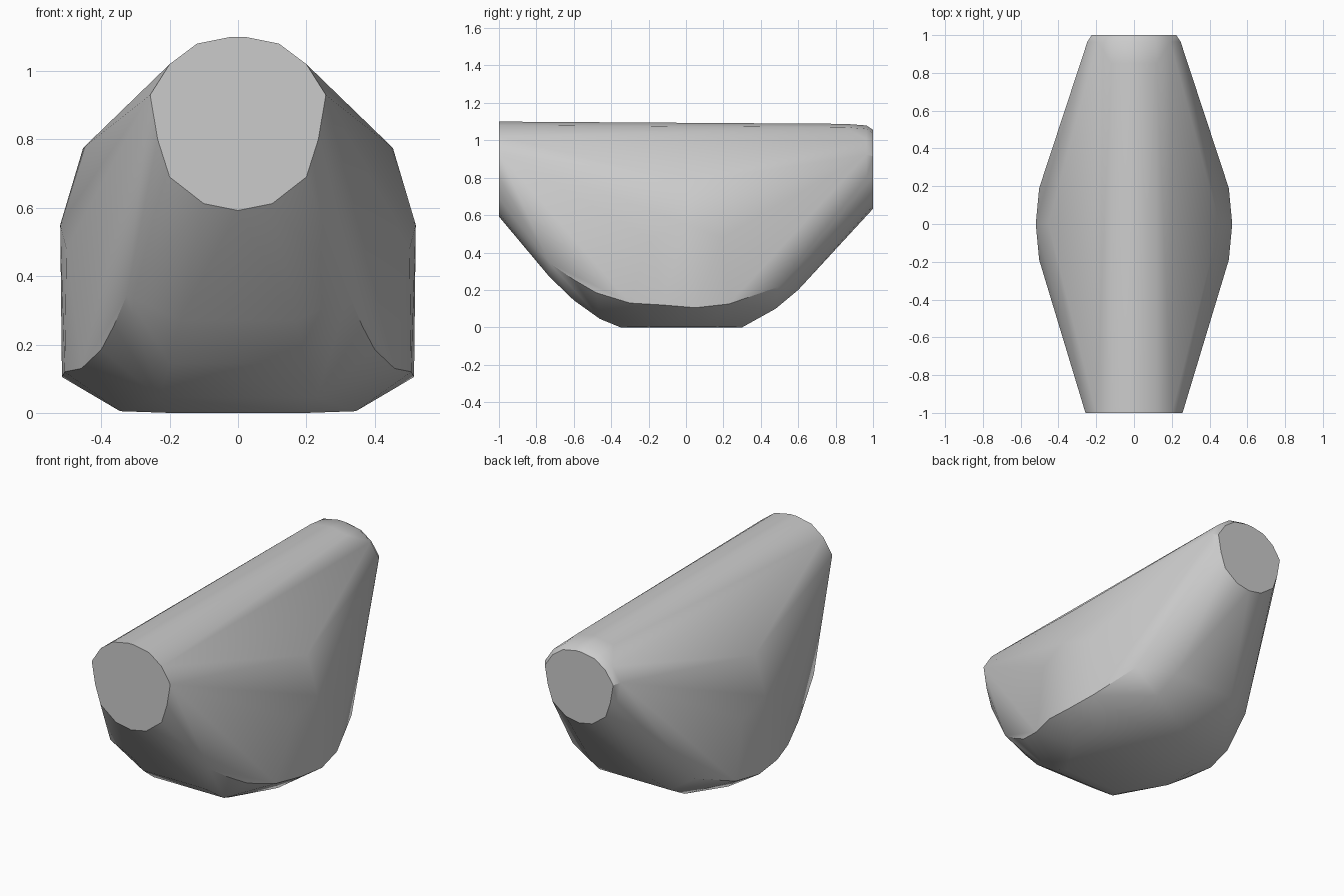
import bpy
import bmesh
import math

cube = bpy.data.objects.get("Cube")
if cube:
    bpy.data.objects.remove(cube, do_unlink=True)

grey = bpy.data.materials.new("light_grey")
grey.use_nodes = True
grey.diffuse_color = (0.6, 0.6, 0.6, 1)
grey.node_tree.nodes["Principled BSDF"].inputs["Base Color"].default_value = (0.6, 0.6, 0.6, 1)


def mirrored(points):
    """Points on the +x side together with their mirror images."""
    return [(s * x, y, z) for x, y, z in points for s in (1, -1)]


# Half outline of the rounded end caps, as (x, z)
cap_outline = [(0.02, 1.1), (0.12, 1.08), (0.2, 1.02), (0.257, 0.93),
               (0.235, 0.8), (0.2, 0.69), (0.1, 0.612), (0, 0.592)]
front_cap = [(x, -1, z) for x, z in cap_outline]

# The back cap is slightly smaller, with a rounded shoulder behind it
cap_centre = 0.84
back_cap = [(x * 0.87, 1, max(0.61, cap_centre + (z - cap_centre) * 0.83))
            for x, z in cap_outline]
back_shoulder = [(x * 0.96, 0.965, cap_centre + (z - cap_centre) * 0.92)
                 for x, z in cap_outline[:5]]
back_ridge = [(0.02, 0.85, 1.088), (0.12, 0.85, 1.07)]

# Wide middle of the flanks
flank = [(0.453, 0, 0.775), (0.52, 0, 0.55), (0.502, -0.19, 0.48), (0.502, 0.19, 0.48)]

# Curved lower rim of the flanks
flank_rim = [(0.325, -0.73, 0.345), (0.363, -0.6, 0.255), (0.4, -0.48, 0.185),
             (0.458, -0.3, 0.13), (0.507, -0.13, 0.12), (0.515, 0.05, 0.105),
             (0.487, 0.23, 0.125), (0.4, 0.49, 0.215)]

# Rounded keel with a flat base
keel = [(0.17, -0.73, 0.27), (0.2, -0.6, 0.145), (0.23, -0.46, 0.045),
        (0.2, -0.35, 0), (0.345, -0.12, 0.005), (0.345, 0.1, 0.005),
        (0.2, 0.3, 0), (0.23, 0.48, 0.1), (0.2, 0.6, 0.2)]

# Wrap all the sections in one convex skin
bm = bmesh.new()
for p in mirrored(front_cap + back_cap + back_shoulder + back_ridge + flank + flank_rim + keel):
    bm.verts.new(p)
bmesh.ops.remove_doubles(bm, verts=bm.verts[:], dist=0.001)
hull = bmesh.ops.convex_hull(bm, input=bm.verts[:])
inside = {g for g in hull["geom_interior"] + hull["geom_unused"]
          if isinstance(g, bmesh.types.BMVert)}
bmesh.ops.delete(bm, geom=list(inside), context="VERTS")
bmesh.ops.dissolve_limit(bm, angle_limit=math.radians(1),
                         verts=bm.verts[:], edges=bm.edges[:])
bmesh.ops.recalc_face_normals(bm, faces=bm.faces[:])

mesh = bpy.data.meshes.new("faceted_body")
bm.to_mesh(mesh)
bm.free()
mesh.materials.append(grey)
body = bpy.data.objects.new("faceted_body", mesh)
bpy.context.collection.objects.link(body)

# Soft shading with crisp cap and rim edges
bpy.ops.object.select_all(action="DESELECT")
body.select_set(True)
bpy.context.view_layer.objects.active = body
bpy.ops.object.shade_smooth_by_angle(angle=math.radians(32))
